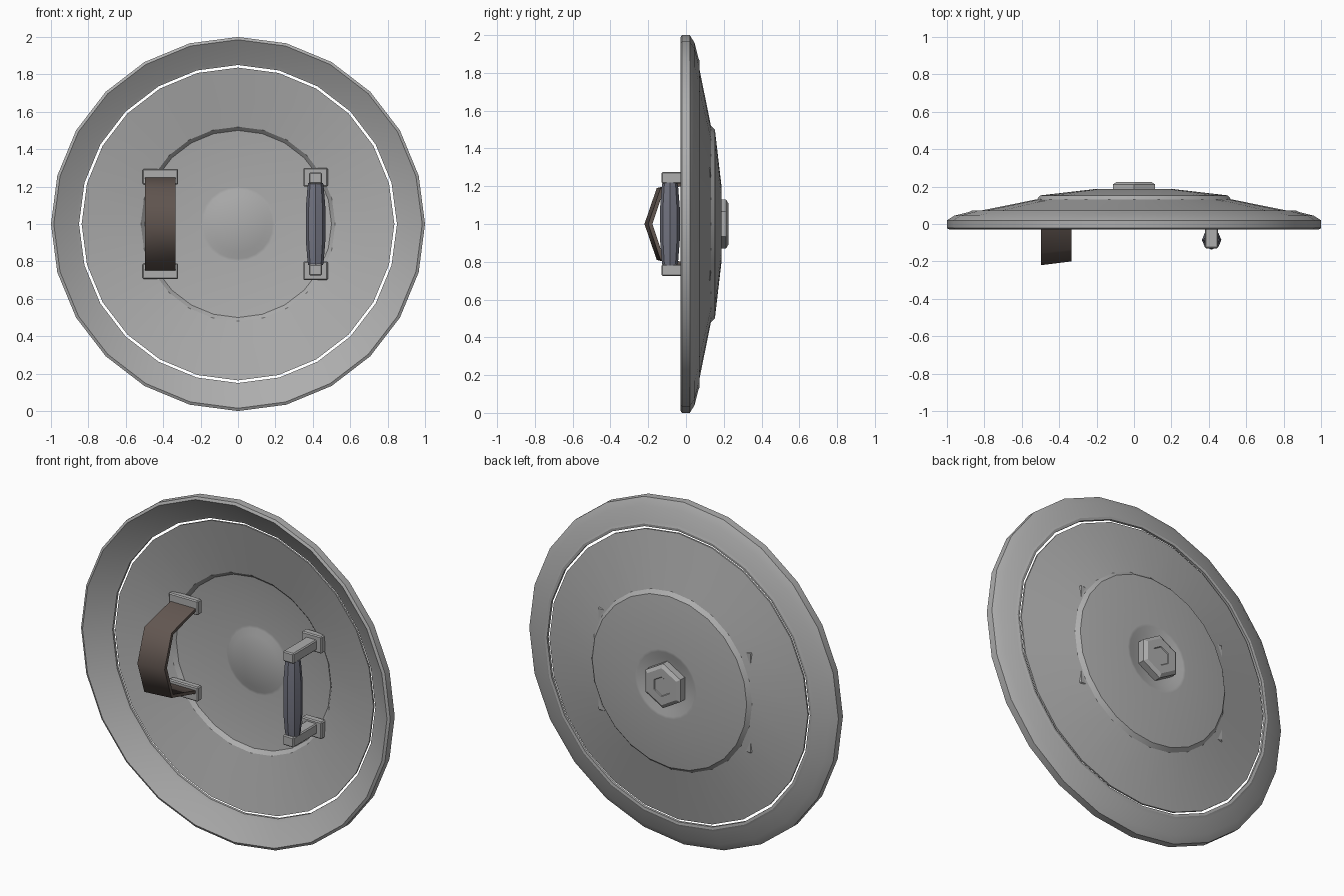
import bpy, bmesh, math
from mathutils import Matrix, Vector

cube = bpy.data.objects.get("Cube")
if cube:
    bpy.data.objects.remove(cube, do_unlink=True)


def material(name, rgb):
    m = bpy.data.materials.new(name)
    m.use_nodes = True
    m.diffuse_color = (*rgb, 1)
    m.node_tree.nodes["Principled BSDF"].inputs["Base Color"].default_value = (*rgb, 1)
    return m


STEEL = material("steel grey", (0.42, 0.42, 0.42))
LEATHER = material("brown leather", (0.12, 0.092, 0.08))
GRIP = material("blue grey grip", (0.17, 0.175, 0.22))


def finish(name, bm, mat, angle=25):
    bmesh.ops.remove_doubles(bm, verts=bm.verts, dist=1e-5)
    bmesh.ops.recalc_face_normals(bm, faces=bm.faces)
    mesh = bpy.data.meshes.new(name)
    bm.to_mesh(mesh)
    bm.free()
    mesh.materials.append(mat)
    ob = bpy.data.objects.new(name, mesh)
    bpy.context.collection.objects.link(ob)
    bpy.ops.object.select_all(action='DESELECT')
    ob.select_set(True)
    bpy.context.view_layer.objects.active = ob
    bpy.ops.object.shade_smooth_by_angle(angle=math.radians(angle))
    return ob


def lathe(name, profile, sides, mat, axis='Y', centre=(0, 0, 1), closed=False):
    """Revolve (radius, height) points around an axis through centre."""
    bm = bmesh.new()
    along = axis == 'Y'
    pts = [Vector((0, h, r)) if along else Vector((r, 0, h)) for r, h in profile]
    verts = [bm.verts.new(p) for p in pts]
    edges = [bm.edges.new(pair) for pair in zip(verts, verts[1:])]
    if closed:
        edges.append(bm.edges.new((verts[-1], verts[0])))
    bmesh.ops.spin(bm, geom=verts + edges, cent=(0, 0, 0), steps=sides,
                   axis=(0, 1, 0) if along else (0, 0, 1), angle=math.tau)
    bmesh.ops.translate(bm, verts=bm.verts, vec=centre)
    return finish(name, bm, mat)


def box(name, lo, hi, mat, bevel=0.006):
    bm = bmesh.new()
    lo, hi = Vector(lo), Vector(hi)
    bmesh.ops.create_cube(bm, size=1, matrix=Matrix.Translation((lo + hi) / 2)
                          @ Matrix.Diagonal((*(hi - lo), 1)))
    bmesh.ops.bevel(bm, geom=bm.edges[:], offset=bevel, segments=1, affect='EDGES')
    return finish(name, bm, mat)


# Outer rim, separated from the dome by a narrow gap
lathe("rim", [(0.985, -0.03), (1, -0.022), (1, 0.02), (0.96, 0.045), (0.88, 0.065),
              (0.865, 0.072), (0.85, 0.07), (0.85, 0.055), (0.87, 0.045)],
      24, STEEL, closed=True)

# Stepped dome with a pressed seat in the middle: back sheet, then front sheet
back = [(0.836, 0.068), (0.52, 0.132), (0.5, 0.153), (0.2, 0.188), (0.185, 0.187),
        (0.15, 0.172), (0, 0.172)]
front = [(r, y - 0.01) for r, y in reversed(back)]
lathe("dome", back + front + back[:1], 24, STEEL)

# Hexagonal centre nut
lathe("centre_nut", [(0, 0.165), (0.13, 0.165), (0.13, 0.212), (0.108, 0.225),
                     (0.058, 0.225), (0.054, 0.221), (0, 0.221)], 6, STEEL)

# Mounting plates and handle arms, above and below the middle
for word, s in (("upper", 1), ("lower", -1)):
    def span(a, b):
        return sorted((1 + s * a, 1 + s * b))
    z0, z1 = span(0.21, 0.295)
    box(word + "_strap_plate", (-0.51, 0.085, z0), (-0.32, 0.125, z1), STEEL)
    z0, z1 = span(0.2, 0.3)
    box(word + "_handle_plate", (0.35, 0.085, z0), (0.48, 0.13, z1), STEEL)
    z0, z1 = span(0.215, 0.275)
    box(word + "_handle_arm", (0.38, -0.13, z0), (0.45, 0.09, z1), STEEL)

# Barrel-shaped grip
lathe("handle_grip", [(0, -0.22), (0.04, -0.22), (0.044, -0.19), (0.052, -0.09),
                      (0.052, 0.09), (0.044, 0.19), (0.04, 0.22), (0, 0.22)],
      8, GRIP, axis='Z', centre=(0.415, -0.085, 1))

# Arm strap: an angular band, slightly deeper on its outer edge
bm = bmesh.new()
outer = [(0.09, 0.25), (-0.145, 0.19), (-0.21, 0), (-0.145, -0.19), (0.09, -0.25)]
inner = [(0.09, 0.232), (-0.13, 0.175), (-0.188, 0), (-0.13, -0.175), (0.09, -0.232)]
loop = outer + inner[::-1]
sides = [[bm.verts.new((x, y + tilt * (y < 0), 1 + z)) for y, z in loop]
         for x, tilt in ((-0.497, -0.01), (-0.335, 0.01))]
n = len(loop)
for i in range(n):
    j = (i + 1) % n
    bm.faces.new((sides[0][i], sides[0][j], sides[1][j], sides[1][i]))
for ring in sides:
    for i in range(len(outer) - 1):
        bm.faces.new((ring[i], ring[i + 1], ring[n - 2 - i], ring[n - 1 - i]))
finish("arm_strap", bm, LEATHER, 65)
